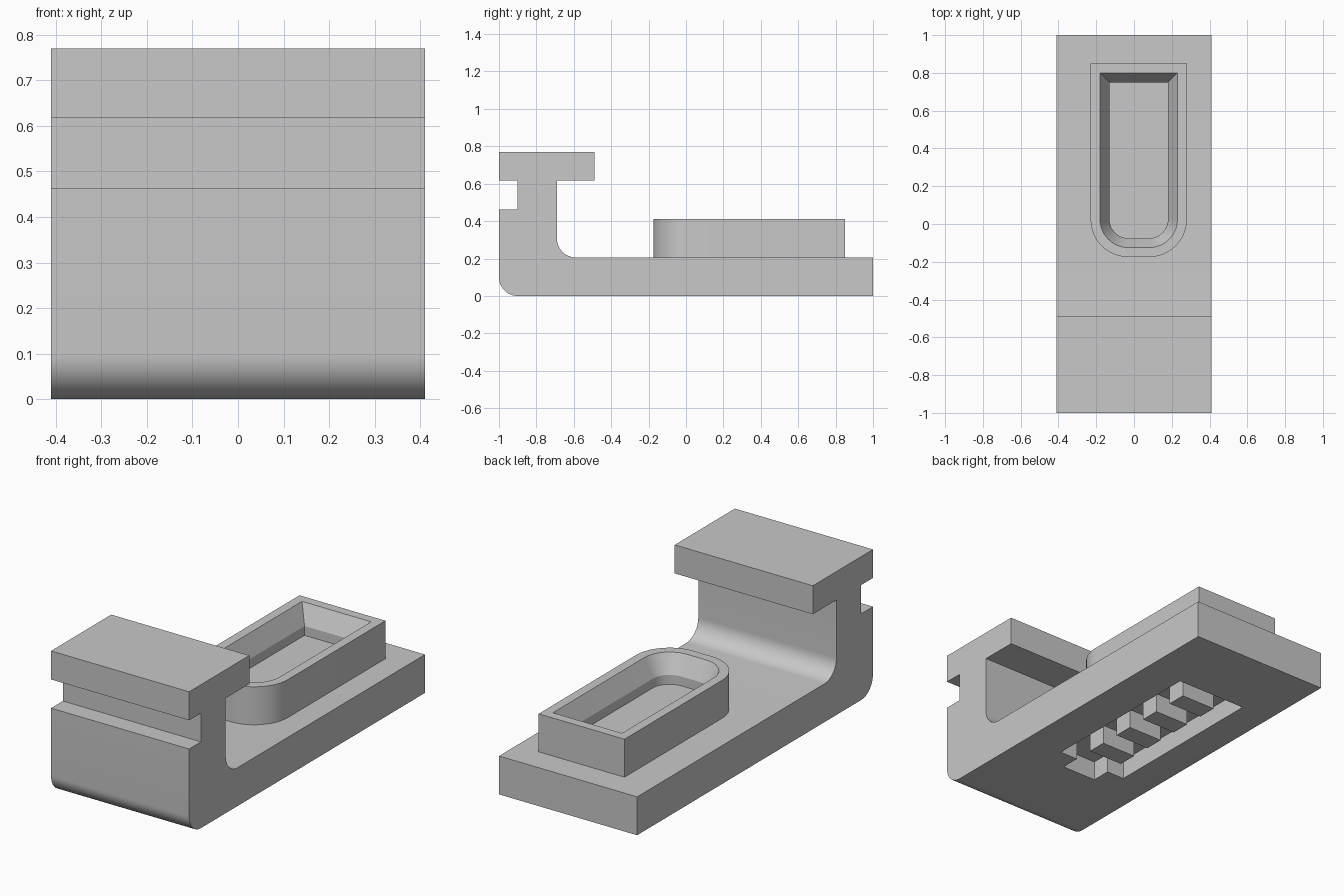
import bpy, bmesh, math

cube = bpy.data.objects.get("Cube")
if cube:
    bpy.data.objects.remove(cube, do_unlink=True)

grey = bpy.data.materials.new("light_grey")
grey.use_nodes = True
colour = (0.58, 0.58, 0.58, 1)
grey.diffuse_color = colour
grey.node_tree.nodes["Principled BSDF"].inputs["Base Color"].default_value = colour

HALF_WIDTH = 0.41
BASE_TOP = 0.206
UNIT = 0.1055          # tooth length and tooth gap
POCKET_DEPTH = 0.105


def finish(name, bm, smooth=True):
    bmesh.ops.recalc_face_normals(bm, faces=bm.faces)
    mesh = bpy.data.meshes.new(name)
    bm.to_mesh(mesh)
    bm.free()
    obj = bpy.data.objects.new(name, mesh)
    bpy.context.collection.objects.link(obj)
    mesh.materials.append(grey)
    if smooth:
        shade(obj)
    return obj


def shade(obj):
    bpy.ops.object.select_all(action="DESELECT")
    obj.select_set(True)
    bpy.context.view_layer.objects.active = obj
    bpy.ops.object.shade_smooth_by_angle(angle=math.radians(25))


def loft(name, rings, smooth=True):
    """Skin a stack of equal closed rings and cap both ends."""
    bm = bmesh.new()
    loops = [[bm.verts.new(p) for p in ring] for ring in rings]
    n = len(loops[0])
    for a, b in zip(loops, loops[1:]):
        for i in range(n):
            j = (i + 1) % n
            bm.faces.new((a[i], a[j], b[j], b[i]))
    bm.faces.new(loops[0])
    bm.faces.new(loops[-1])
    return finish(name, bm, smooth)


def arc(cx, cy, r, start, end, steps=12):
    angles = [math.radians(start + (end - start) * i / steps) for i in range(steps + 1)]
    return [(cx + r * math.cos(a), cy + r * math.sin(a)) for a in angles]


def prism(name, outline, z0, z1):
    return loft(name, [[(x, y, z) for x, y in outline] for z in (z0, z1)], False)


# Side profile (y, z): base plate, filleted upright and grooved top ledge
profile = arc(-0.9, 0.1, 0.1, 180, 270)
profile += [(1, 0), (1, BASE_TOP)]
profile += arc(-0.59, BASE_TOP + 0.1, 0.1, 270, 180)
profile += [(-0.69, 0.617), (-0.49, 0.617), (-0.49, 0.77), (-1, 0.77),
            (-1, 0.617), (-0.9, 0.617), (-0.9, 0.463), (-1, 0.463)]
body = loft("body", [[(x, y, z) for y, z in profile] for x in (-HALF_WIDTH, HALF_WIDTH)], False)

# Underside pocket with a narrow end slot
back, front = 0.59, 0.59 - 9 * UNIT
left, right = 0.187, -0.23
tooth_left, tooth_right = 0.08, -0.125
pocket = [(left, back), (right, back), (right, front), (tooth_right, front),
          (tooth_right, front - UNIT), (tooth_left, front - UNIT),
          (tooth_left, front), (left, front)]
cutter = prism("pocket_cutter", pocket, -0.1, POCKET_DEPTH)
cutter.hide_render = True
cut = body.modifiers.new("pocket", "BOOLEAN")
cut.operation = "DIFFERENCE"
cut.solver = "EXACT"
cut.object = cutter
bpy.context.view_layer.objects.active = body
bpy.ops.object.modifier_apply(modifier=cut.name)
bpy.data.objects.remove(cutter, do_unlink=True)
shade(body)

# Row of teeth standing in the pocket, flush with the underside
for k in range(4):
    y1 = back - UNIT * (2 * k + 1)
    y0 = y1 - UNIT
    prism(f"tooth_{k + 1}",
          [(tooth_left, y0), (tooth_left, y1), (tooth_right, y1), (tooth_right, y0)],
          0, POCKET_DEPTH + 0.01)


# Raised tray: square back, rounded front, chamfered recess
def tray_ring(inset, z):
    r = 0.2 - inset
    pts = arc(-0.03, 0.025, r, 180, 270) + arc(0.08, 0.025, r, 270, 360)
    pts += [(0.28 - inset, 0.85 - inset), (-0.23 + inset, 0.85 - inset)]
    return [(x, y, z) for x, y in pts]


loft("tray", [tray_ring(0, BASE_TOP - 0.01), tray_ring(0, 0.41), tray_ring(0.05, 0.41),
              tray_ring(0.1, 0.31), tray_ring(0.1, 0.26)])
